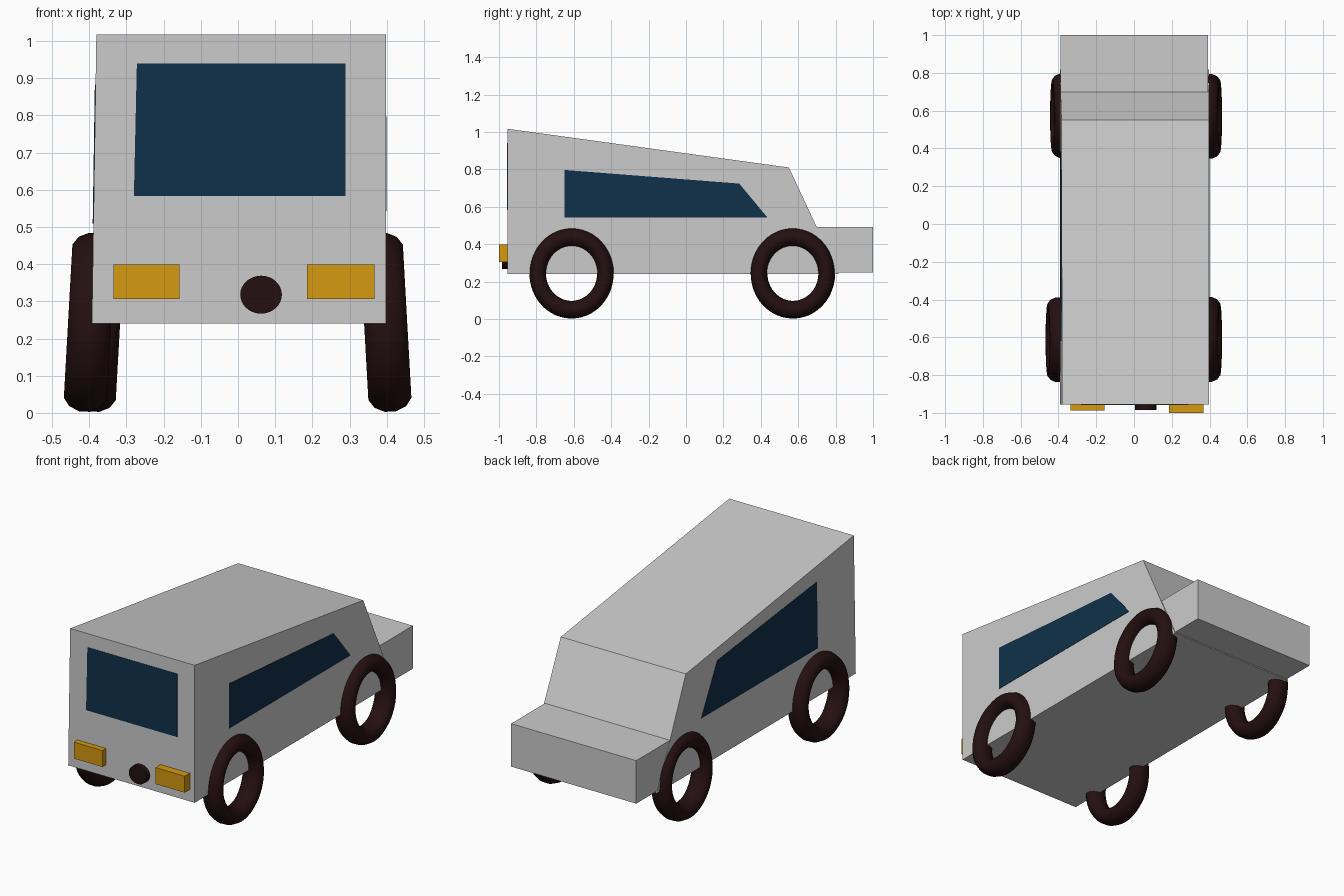
import bpy, bmesh, math
from mathutils import Matrix, Vector

if "Cube" in bpy.data.objects:
    bpy.data.objects.remove(bpy.data.objects["Cube"])


def material(name, rgb):
    m = bpy.data.materials.new(name)
    m.diffuse_color = (*rgb, 1)
    m.use_nodes = True
    m.node_tree.nodes["Principled BSDF"].inputs["Base Color"].default_value = m.diffuse_color
    return m


GREY = material("body grey", (0.60, 0.60, 0.60))
BLUE = material("window blue", (0.005, 0.030, 0.068))
GOLD = material("lamp gold", (0.66, 0.32, 0.005))
DARK = material("tyre dark brown", (0.018, 0.005, 0.005))


def finish(name, bm, mat):
    bmesh.ops.recalc_face_normals(bm, faces=bm.faces)
    me = bpy.data.meshes.new(name)
    bm.to_mesh(me)
    bm.free()
    me.materials.append(mat)
    ob = bpy.data.objects.new(name, me)
    bpy.context.collection.objects.link(ob)
    return ob


def prism(name, ring_a, ring_b, mat):
    """Closed solid between two matching outlines."""
    bm = bmesh.new()
    a = [bm.verts.new(p) for p in ring_a]
    b = [bm.verts.new(p) for p in ring_b]
    bm.faces.new(a)
    bm.faces.new(b)
    for i in range(len(a)):
        j = (i + 1) % len(a)
        bm.faces.new((a[i], a[j], b[j], b[i]))
    return finish(name, bm, mat)


def left_wall(z):
    # the left wall leans in slightly towards the roof
    return -0.393 + 0.0155 * (z - 0.24)


# cabin and bonnet
RIGHT = 0.398
cabin = [(-0.955, 0.24), (0.817, 0.24), (0.55, 0.81), (-0.955, 1.017)]
prism("cabin", [(left_wall(z), y, z) for y, z in cabin],
      [(RIGHT, y, z) for y, z in cabin], GREY)
bonnet = [(0.60, 0.25), (1.0, 0.25), (1.0, 0.493), (0.60, 0.493)]
prism("bonnet", [(-0.389, y, z) for y, z in bonnet],
      [(0.393, y, z) for y, z in bonnet], GREY)

# windows, thin plates on the walls
right_win = [(-0.65, 0.543), (0.435, 0.543), (0.285, 0.724), (-0.65, 0.797)]
prism("right_window", [(RIGHT - 0.002, y, z) for y, z in right_win],
      [(RIGHT + 0.002, y, z) for y, z in right_win], BLUE)
left_win = [(-0.62, 0.51), (0.42, 0.51), (0.27, 0.78), (-0.62, 0.883)]
prism("left_window", [(left_wall(z) + 0.002, y, z) for y, z in left_win],
      [(left_wall(z) - 0.002, y, z) for y, z in left_win], BLUE)
front_win = [(-0.28, 0.583), (0.289, 0.583), (0.289, 0.94), (-0.272, 0.94)]
prism("front_window", [(x, -0.953, z) for x, z in front_win],
      [(x, -0.957, z) for x, z in front_win], BLUE)

# lamps
for name, x0, x1, y in (("left_lamp", -0.335, -0.157, -0.987),
                        ("right_lamp", 0.185, 0.367, -1.0)):
    ring = [(x0, 0.306), (x1, 0.306), (x1, 0.399), (x0, 0.399)]
    prism(name, [(x, y, z) for x, z in ring],
          [(x, -0.94, z) for x, z in ring], GOLD)

# round plug between the lamps
circle = [(0.062 + 0.056 * math.cos(t), 0.318 + 0.051 * math.sin(t))
          for t in (math.tau * i / 32 for i in range(32))]
prism("round_plug", [(x, -0.984, z) for x, z in circle],
      [(x, -0.94, z) for x, z in circle], DARK)


# wheels: open rings, slightly taller than long, splayed at the bottom
def wheel(name, x, y, tilt):
    n, m = 48, 12
    bm = bmesh.new()
    grid = []
    for i in range(n):
        u = math.tau * i / n
        row = []
        for j in range(m):
            v = math.tau * (j + 0.5) / m
            r = 1 + 0.247 * math.cos(v)
            row.append(bm.verts.new((0.060 * math.sin(v),
                                     0.181 * r * math.cos(u),
                                     0.194 * r * math.sin(u))))
        grid.append(row)
    for i in range(n):
        for j in range(m):
            k, l = (i + 1) % n, (j + 1) % m
            bm.faces.new((grid[i][j], grid[k][j], grid[k][l], grid[i][l]))
    bm.transform(Matrix.Translation(Vector((x, y, 0.2435)))
                 @ Matrix.Rotation(tilt, 4, 'Y'))
    ob = finish(name, bm, DARK)
    for p in ob.data.polygons:
        p.use_smooth = True


TILT = math.radians(3.2)
wheel("front_right_wheel", 0.397, -0.611, -TILT)
wheel("back_right_wheel", 0.397, 0.570, -TILT)
wheel("front_left_wheel", -0.399, -0.613, TILT)
wheel("back_left_wheel", -0.375, 0.573, TILT)
